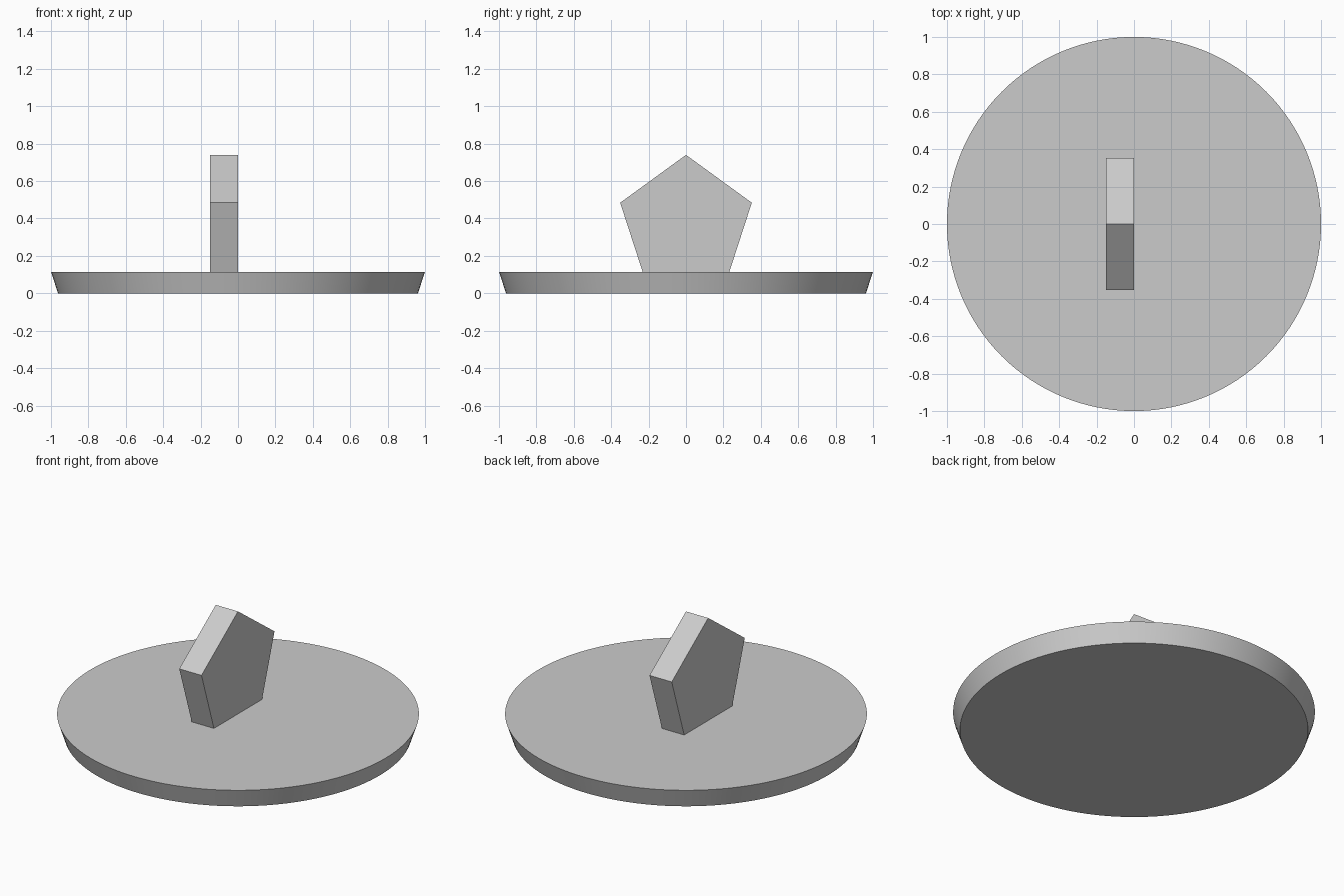
import bpy, bmesh, math

if "Cube" in bpy.data.objects:
    bpy.data.objects.remove(bpy.data.objects["Cube"])

grey = bpy.data.materials.new("light_grey")
grey.diffuse_color = (0.6, 0.6, 0.6, 1)
grey.use_nodes = True
grey.node_tree.nodes["Principled BSDF"].inputs["Base Color"].default_value = grey.diffuse_color


def finish(name, bm):
    bmesh.ops.recalc_face_normals(bm, faces=bm.faces)
    mesh = bpy.data.meshes.new(name)
    bm.to_mesh(mesh)
    bm.free()
    mesh.materials.append(grey)
    obj = bpy.data.objects.new(name, mesh)
    bpy.context.collection.objects.link(obj)
    return obj


# Round base, flaring slightly toward the top
HEIGHT = 0.115
bm = bmesh.new()
bmesh.ops.create_cone(bm, cap_ends=True, segments=128,
                      radius1=0.962, radius2=1.0, depth=HEIGHT)
bmesh.ops.translate(bm, verts=bm.verts, vec=(0, 0, HEIGHT / 2))
base = finish("round_base", bm)
for p in base.data.polygons:
    p.use_smooth = abs(p.normal.z) < 0.9  # smooth rim, flat caps
for e in base.data.edges:
    a, b = (base.data.vertices[i].co.z for i in e.vertices)
    e.use_edge_sharp = abs(a - b) < 1e-4

# Upright pentagonal grip, its lower edge sunk into the base
R, CENTRE_Z = 0.37, 0.37
bm = bmesh.new()
ring = [bm.verts.new((-0.15, R * math.sin(i * math.tau / 5),
                      CENTRE_Z + R * math.cos(i * math.tau / 5)))
        for i in range(5)]
face = bm.faces.new(ring)
out = bmesh.ops.extrude_face_region(bm, geom=[face], use_keep_orig=True)
moved = [v for v in out["geom"] if isinstance(v, bmesh.types.BMVert)]
bmesh.ops.translate(bm, verts=moved, vec=(0.15, 0, 0))
finish("pentagon_grip", bm)
